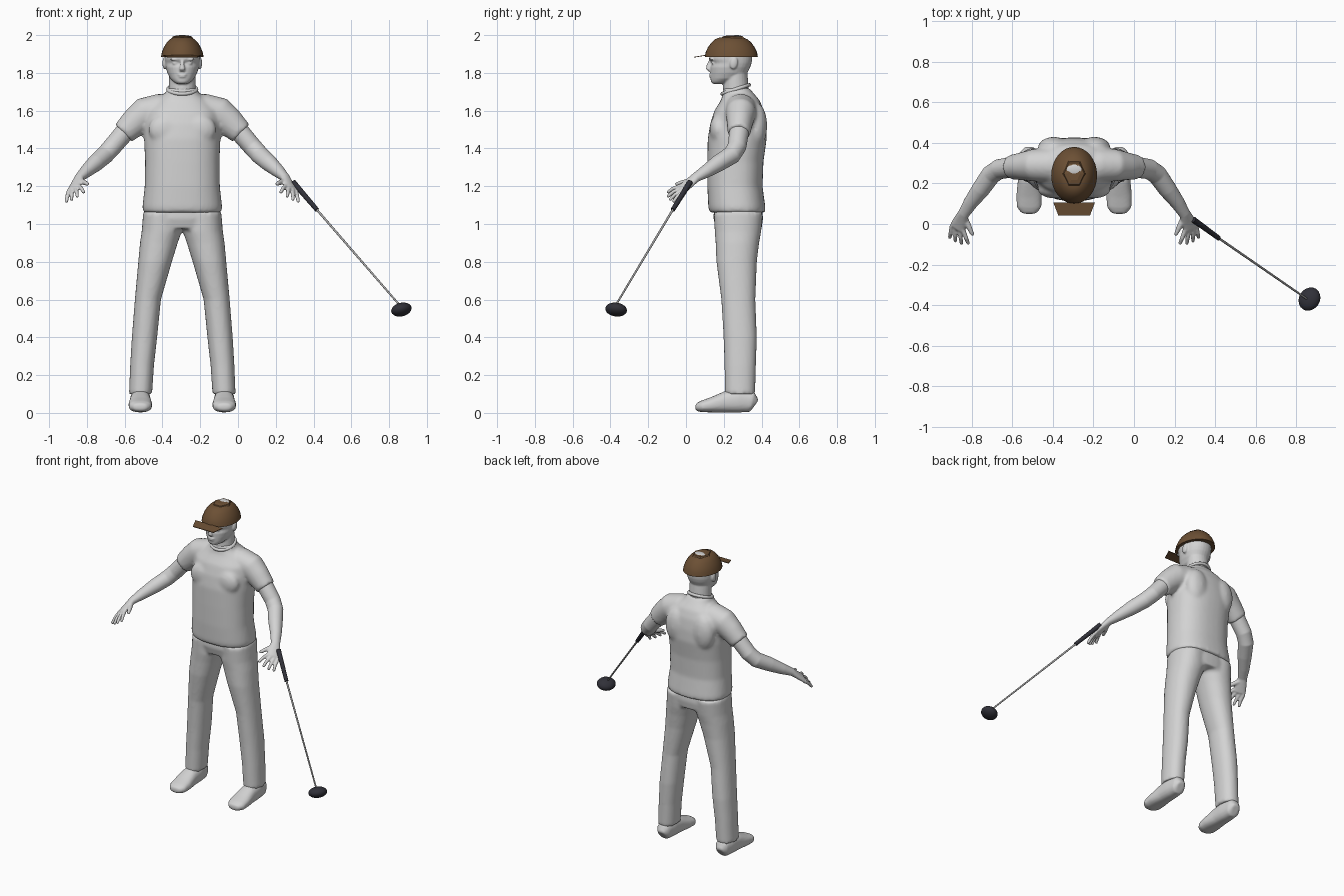
import bpy, bmesh, math
from mathutils import Vector, Matrix

cube = bpy.data.objects.get("Cube")
if cube:
    bpy.data.objects.remove(cube, do_unlink=True)

CX = -0.295  # centre line of the figure


def material(name, rgb):
    m = bpy.data.materials.new(name)
    m.use_nodes = True
    m.diffuse_color = (*rgb, 1)
    m.node_tree.nodes["Principled BSDF"].inputs["Base Color"].default_value = (*rgb, 1)
    return m


GREY = material("plain_grey", (0.65, 0.65, 0.65))
BROWN = material("cap_brown", (0.15, 0.08, 0.035))
BLACK = material("club_black", (0.03, 0.03, 0.04))
STEEL = material("shaft_steel", (0.38, 0.38, 0.38))


def loft(bm, rings, hint=None, n=24, p=2.0):
    """Skin ellipse rings (x, y, z, ru, rv); level rings unless a width hint is given."""
    pts = [Vector(r[:3]) for r in rings]
    loops = []
    for i, r in enumerate(rings):
        u, v = Vector((1, 0, 0)), Vector((0, 1, 0))
        if hint:
            t = (pts[min(i + 1, len(pts) - 1)] - pts[max(i - 1, 0)]).normalized()
            u = Vector(hint)
            u = (u - t * u.dot(t)).normalized()
            v = t.cross(u)
        loop = []
        for k in range(n):
            a = math.tau * k / n
            c, s = math.cos(a), math.sin(a)
            c = math.copysign(abs(c) ** (2 / p), c)
            s = math.copysign(abs(s) ** (2 / p), s)
            loop.append(bm.verts.new(pts[i] + u * r[3] * c + v * r[4] * s))
        loops.append(loop)
    for a, b in zip(loops, loops[1:]):
        for k in range(n):
            bm.faces.new((a[k], a[(k + 1) % n], b[(k + 1) % n], b[k]))
    bm.faces.new(loops[0])
    bm.faces.new(loops[-1])


def blob(bm, centre, radii, rot=Matrix()):
    m = Matrix.Translation(centre) @ rot @ Matrix.Diagonal((*radii, 1))
    bmesh.ops.create_uvsphere(bm, u_segments=20, v_segments=12, radius=1, matrix=m)


def finish(name, bm, mat, voxel=0, smooth=4, offset=CX, sharp=40):
    """Turn the bmesh into an object, optionally fused into one soft skin."""
    bmesh.ops.recalc_face_normals(bm, faces=bm.faces[:])
    mesh = bpy.data.meshes.new(name)
    bm.to_mesh(mesh)
    bm.free()
    mesh.materials.append(mat)
    mesh.shade_smooth()
    mesh.set_sharp_from_angle(angle=math.radians(sharp))
    ob = bpy.data.objects.new(name, mesh)
    ob.location.x = offset
    bpy.context.collection.objects.link(ob)
    if voxel:
        r = ob.modifiers.new("fuse", 'REMESH')
        r.mode, r.voxel_size, r.use_smooth_shade = 'VOXEL', voxel, True
        s = ob.modifiers.new("soften", 'SMOOTH')
        s.factor, s.iterations = 0.5, smooth
    return ob


def level(z, half, front, back):
    return (0, (front + back) / 2, z, half, (back - front) / 2)


# Shirt: trunk and both sleeves
bm = bmesh.new()
loft(bm, [level(*r) for r in (
    (1.06, .207, .125, .42), (1.09, .211, .118, .42), (1.2, .199, .113, .405),
    (1.33, .197, .113, .41), (1.45, .202, .115, .427), (1.53, .2, .128, .424),
    (1.6, .19, .15, .412), (1.655, .14, .185, .39), (1.69, .09, .195, .36),
    (1.72, .078, .195, .335))], n=40, p=2.4)
for s in (1, -1):
    loft(bm, [(s * .07, .29, 1.6, .08, .085), (s * .12, .29, 1.605, .085, .085),
              (s * .2, .29, 1.585, .08, .086), (s * .25, .285, 1.54, .07, .077),
              (s * .312, .28, 1.48, .06, .064)], hint=(0, 1, 0))
    # shoulder blades and chest
    blob(bm, (s * .1, .375, 1.52), (.08, .055, .12))
    blob(bm, (s * .09, .17, 1.5), (.09, .045, .08))
finish("shirt", bm, GREY, .011, 6)

bpy.ops.mesh.primitive_torus_add(major_radius=.075, minor_radius=.01, major_segments=40,
                                 minor_segments=10, location=(CX, .263, 1.713),
                                 rotation=(.32, 0, 0))
collar = bpy.context.object
collar.name = "shirt_collar"
collar.data.materials.append(GREY)
collar.data.shade_smooth()

# Trousers: hips and both legs
bm = bmesh.new()
loft(bm, [level(*r) for r in ((.975, .2, .16, .4), (1.03, .205, .145, .408),
                              (1.1, .195, .15, .4))], n=40, p=2.3)
for s in (1, -1):
    loft(bm, [(s * x, y, z, rx, ry) for x, y, z, rx, ry in (
        (.107, .278, 1.06, .1, .13), (.109, .275, .96, .106, .123),
        (.124, .272, .9, .1, .115), (.144, .268, .8, .089, .107),
        (.182, .277, .6, .069, .09), (.2, .287, .4, .067, .088),
        (.213, .287, .25, .063, .083), (.221, .286, .1, .061, .08))], n=32, p=2.2)
finish("trousers", bm, GREY, .01, 4)

# Shoes
for s, side in ((1, "left"), (-1, "right")):
    bm = bmesh.new()
    loft(bm, [(s * .222, y, z, w, h) for y, z, w, h in (
        (.368, .045, .028, .028), (.35, .058, .046, .054), (.28, .065, .054, .063),
        (.21, .058, .056, .056), (.14, .043, .063, .041), (.085, .034, .061, .031),
        (.058, .03, .042, .022), (.05, .03, .025, .014))], hint=(1, 0, 0), p=2.4)
    finish(side + "_shoe", bm, GREY, .008, 3)

# Arms with hands
for s, side in ((1, "left"), (-1, "right")):
    bm = bmesh.new()
    across = Vector((.84 * s, .31, -.44))
    loft(bm, [(s * x, y, z, ru, rv) for x, y, z, ru, rv in (
        (.27, .283, 1.525, .05, .05), (.31, .28, 1.48, .052, .052),
        (.37, .27, 1.41, .05, .05), (.41, .243, 1.366, .049, .049),
        (.46, .172, 1.322, .045, .045), (.51, .105, 1.278, .036, .034),
        (.545, .05, 1.245, .029, .023), (.56, .015, 1.215, .037, .019),
        (.575, -.018, 1.187, .042, .016), (.578, -.026, 1.181, .034, .01))], hint=across)
    knuckle = Vector((s * .575, -.016, 1.188))
    tips = ((.52, -.1, 1.165), (.555, -.1, 1.143), (.586, -.088, 1.125), (.614, -.07, 1.115))
    for k, tip in zip((-.032, -.011, .011, .032), tips):
        a, b = knuckle + across * k, Vector((s * tip[0], *tip[1:]))
        mid = a.lerp(b, .55) + Vector((0, -.003, .005))
        loft(bm, [(*a, .012, .012), (*mid, .011, .011), (*b.lerp(mid, .1), .009, .009),
                  (*b, .005, .005)], hint=across, n=10)
    loft(bm, [(s * .54, .03, 1.23, .016, .016), (s * .518, -.015, 1.22, .014, .014),
              (s * .502, -.05, 1.212, .01, .01), (s * .5, -.058, 1.21, .005, .005)],
         hint=across, n=10)
    finish(side + "_arm", bm, GREY, .005, 3)

# Head and neck with facial features
bm = bmesh.new()
loft(bm, [level(*r) for r in ((1.65, .078, .2, .35), (1.72, .071, .195, .332),
                              (1.8, .07, .2, .325))])
loft(bm, [level(*r) for r in (
    (1.742, .028, .142, .2), (1.752, .045, .132, .24), (1.77, .064, .13, .295),
    (1.8, .079, .129, .325), (1.83, .088, .128, .34), (1.852, .09, .136, .347),
    (1.872, .092, .122, .35), (1.91, .092, .126, .348), (1.95, .08, .145, .335),
    (1.98, .05, .19, .29))], n=32, p=2.15)
loft(bm, [(0, .132, 1.87, .008, .008), (0, .122, 1.845, .01, .012),
          (0, .119, 1.82, .016, .014), (0, .127, 1.808, .013, .008)])
for z, w in ((1.791, .026), (1.781, .022)):  # lips
    blob(bm, (0, .133, z), (w, .011, .006))
for s in (1, -1):
    blob(bm, (s * .036, .145, 1.851), (.016, .01, .008))
    blob(bm, (s * .038, .136, 1.871), (.028, .01, .007))
    blob(bm, (s * .094, .253, 1.852), (.011, .021, .033), Matrix.Rotation(-.15, 4, 'X'))
finish("head", bm, GREY, .005, 3)

# Cap: dome, faceted crown, crown opening and visor
bm = bmesh.new()
loft(bm, [(0, .24, z, rx, ry) for z, rx, ry in (
    (1.885, .113, .14), (1.91, .108, .136), (1.935, .098, .124), (1.96, .083, .106),
    (1.978, .066, .086), (1.988, .045, .06))], n=32)
finish("cap_dome", bm, BROWN)
bm = bmesh.new()
loft(bm, [(0, .248, 1.97, .066, .08), (0, .248, 1.993, .05, .062),
          (0, .25, 1.998, .03, .038)], n=6)
finish("cap_crown", bm, BROWN, sharp=10)
bm = bmesh.new()
blob(bm, (0, .268, 1.994), (.037, .026, .006))
finish("crown_opening", bm, GREY)
bm = bmesh.new()
corners = ((-.103, .107, 1.892), (.103, .107, 1.892), (.078, .042, 1.881), (-.078, .042, 1.881))
face = bm.faces.new([bm.verts.new(c) for c in corners])
top = bmesh.ops.extrude_face_region(bm, geom=[face])["geom"]
bmesh.ops.translate(bm, vec=(0, 0, .004), verts=[v for v in top if isinstance(v, bmesh.types.BMVert)])
finish("cap_visor", bm, BROWN)

# Golf club: grip, shaft and head
butt, grip_end, neck = Vector((.292, .022, 1.222)), Vector((.418, -.07, 1.075)), Vector((.856, -.372, .57))
for name, a, b, r0, r1, mat in (("club_grip", butt, grip_end, .015, .012, BLACK),
                                ("club_shaft", grip_end, neck, .006, .005, STEEL)):
    bm = bmesh.new()
    loft(bm, [(*a, r0, r0), (*b, r1, r1)], hint=(0, 0, 1), n=16)
    finish(name, bm, mat, offset=0)
bm = bmesh.new()
long_axis = Vector((.55, .83, 0)).normalized()
rise = Vector((.8, -.53, .32)).normalized()
tilt = Matrix((long_axis, rise, long_axis.cross(rise))).transposed().to_4x4()
blob(bm, (.865, -.37, .547), (.06, .053, .035), tilt)
finish("club_head", bm, BLACK, offset=0)
